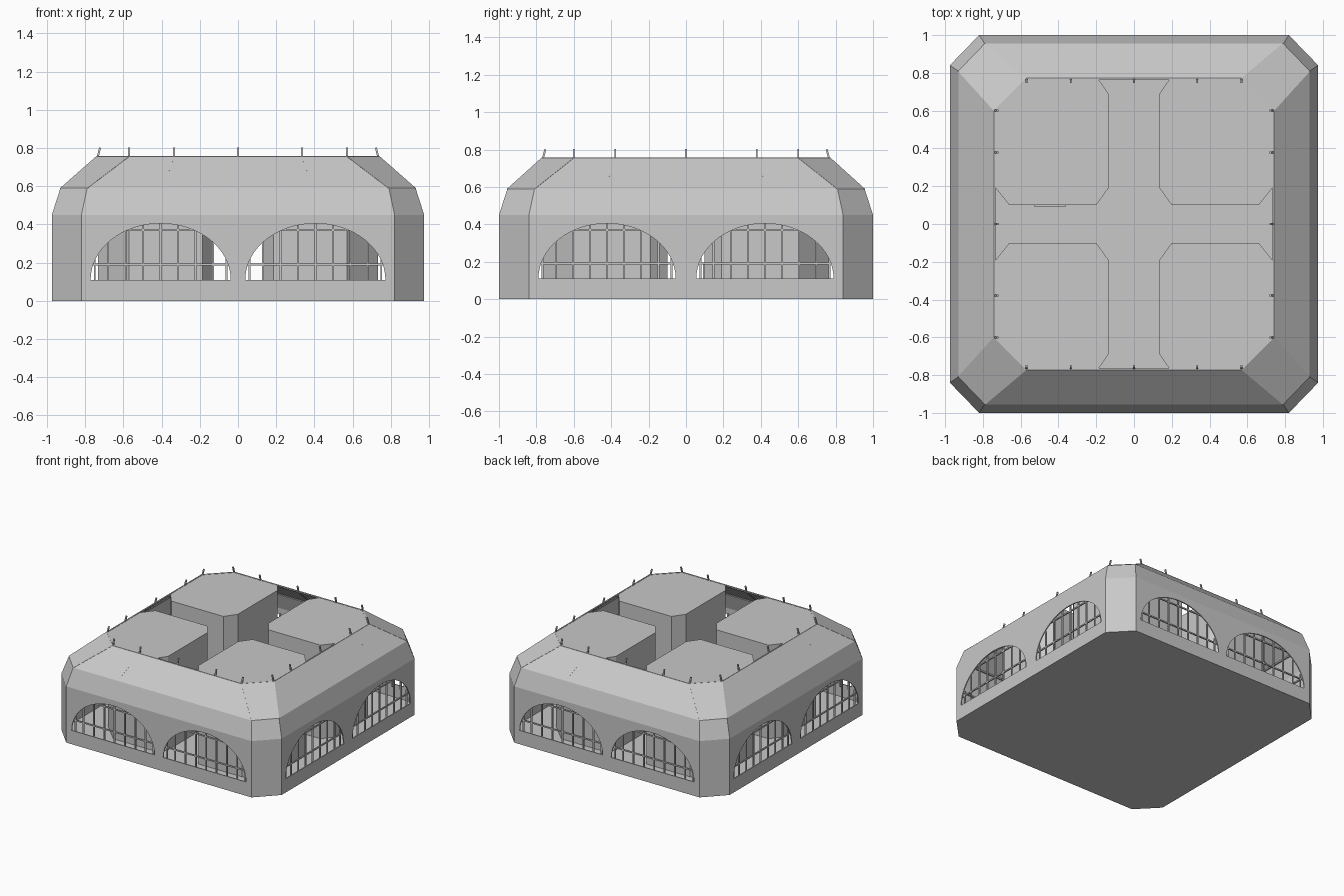
import bpy, bmesh, math
from mathutils import Vector, Matrix

cube = bpy.data.objects.get("Cube")
if cube:
    bpy.data.objects.remove(cube, do_unlink=True)

grey = bpy.data.materials.new("light_grey")
grey.use_nodes = True
grey.diffuse_color = (0.58, 0.58, 0.58, 1)
grey.node_tree.nodes["Principled BSDF"].inputs["Base Color"].default_value = (0.58, 0.58, 0.58, 1)
SIGNS = (-1, 1)


def make(name, bm):
    mesh = bpy.data.meshes.new(name)
    bm.to_mesh(mesh)
    bm.free()
    mesh.materials.append(grey)
    ob = bpy.data.objects.new(name, mesh)
    bpy.context.collection.objects.link(ob)
    return ob


def box(bm, centre, size):
    m = Matrix.Translation(centre) @ Matrix.Diagonal((*size, 1))
    bmesh.ops.create_cube(bm, size=1, matrix=m)


def beam(bm, a, b, w):
    a, b = Vector(a), Vector(b)
    d = b - a
    m = (Matrix.Translation((a + b) / 2) @ d.to_track_quat('Z', 'Y').to_matrix().to_4x4()
         @ Matrix.Diagonal((w, w, d.length, 1)))
    bmesh.ops.create_cube(bm, size=1, matrix=m)


def prism(bm, points, offset):
    face = bm.faces.new([bm.verts.new(p) for p in points])
    out = bmesh.ops.extrude_face_region(bm, geom=[face])
    moved = [v for v in out["geom"] if isinstance(v, bmesh.types.BMVert)]
    bmesh.ops.translate(bm, verts=moved, vec=offset)
    bmesh.ops.recalc_face_normals(bm, faces=bm.faces[:])


def octagon(hx, hy, cx, cy, z):
    quarter = [(hx, cy), (cx, hy)]
    pts = quarter + [(-x, y) for x, y in quarter[::-1]]
    pts += [(-x, -y) for x, y in pts]
    return [Vector((x, y, z)) for x, y in pts]


# Shell: octagonal walls, knee band and sloped roof with an open top
WALL = (0.975, 1.0, 0.82, 0.84)
KNEE = (0.93, 0.955, 0.79, 0.81)
RIM = (0.74, 0.77, 0.57, 0.6)
bm = bmesh.new()
rings = [[bm.verts.new(p) for p in octagon(*r, z)]
         for r, z in ((WALL, 0), (WALL, 0.45), (KNEE, 0.59), (RIM, 0.757))]
bm.faces.new(rings[0][::-1])
for low, high in zip(rings, rings[1:]):
    for i in range(8):
        j = (i + 1) % 8
        bm.faces.new((low[i], low[j], high[j], high[i]))
shell = make("outer_shell", bm)
solid = shell.modifiers.new("thickness", 'SOLIDIFY')
solid.thickness = 0.01
solid.offset = -1

# Arched window openings, two on each side
SILL, ARCH, HALF, STEPS = 0.11, 0.295, 0.367, 32
bm = bmesh.new()
for s in SIGNS:
    for c in SIGNS:
        arc = [(HALF * math.cos(math.pi * i / STEPS), SILL + ARCH * math.sin(math.pi * i / STEPS))
               for i in range(STEPS + 1)]
        prism(bm, [(c * 0.405 + u, s * 0.9, z) for u, z in arc], (0, s * 0.2, 0))
        prism(bm, [(s * 0.88, c * 0.422 + u, z) for u, z in arc], (s * 0.2, 0, 0))
cutter = make("window_cutter", bm)
cutter.hide_render = True
cut = shell.modifiers.new("windows", 'BOOLEAN')
cut.operation = 'DIFFERENCE'
cut.solver = 'EXACT'
cut.object = cutter
bpy.context.view_layer.objects.active = shell
shell.select_set(True)
for name in ("thickness", "windows"):
    bpy.ops.object.modifier_apply(modifier=name)
bpy.data.objects.remove(cutter, do_unlink=True)

# Window bars just behind the walls
bm = bmesh.new()
T = 0.01
for s in SIGNS:
    for z in (0.19, 0.37):
        box(bm, (0, s * 0.981, z), (1.64, T, T))
        box(bm, (s * 0.956, 0, z), (T, 1.68, T))
    for c in SIGNS:
        for k in range(-4, 5):
            u = max(-0.345, min(0.345, k * 0.0915))
            top = SILL + ARCH * math.sqrt(1 - (u / HALF) ** 2) + 0.015
            size, mid = top - 0.09, (top + 0.09) / 2
            box(bm, (c * 0.405 + u, s * 0.981, mid), (T, T, size))
            box(bm, (s * 0.956, c * 0.422 + u, mid), (T, T, size))
make("window_bars", bm)

# Roof ribs ending in short posts above the rim
bm = bmesh.new()


def rib(top, knee, lean):
    sink = Vector((0, 0, -0.005)) + Vector(lean) * 0.005
    top, knee = Vector(top) + sink, Vector(knee) + sink
    beam(bm, knee, top, 0.012)
    beam(bm, top, top + Vector(lean) * 0.013 + Vector((0, 0, 0.05)), 0.01)


for s in SIGNS:
    for x, kx in ((0, 0), (0.335, 0.4), (0.57, 0.79)):
        for m in (SIGNS if x else (1,)):
            rib((m * x, s * 0.77, 0.757), (m * kx, s * 0.955, 0.59), (0, -s, 0))
    for y, ky in ((0, 0), (0.378, 0.44), (0.6, 0.81)):
        for m in (SIGNS if y else (1,)):
            rib((s * 0.74, m * y, 0.757), (s * 0.93, m * ky, 0.59), (-s, 0, 0))
make("roof_ribs", bm)

# Rails around the rim and behind the knee
bm = bmesh.new()
for ring in (octagon(0.737, 0.767, 0.569, 0.599, 0.752), octagon(0.918, 0.943, 0.785, 0.805, 0.585)):
    for a, b in zip(ring, ring[1:] + ring[:1]):
        beam(bm, a, b, 0.01)
make("roof_rails", bm)

# Four inner blocks with cut corners
PLAN = [(0.2, 0.1), (0.66, 0.1), (0.732, 0.19), (0.732, 0.6), (0.57, 0.762),
        (0.185, 0.762), (0.135, 0.69), (0.135, 0.19)]
for sx, side in ((-1, "right"), (1, "left")):
    for sy, end in ((-1, "front"), (1, "back")):
        bm = bmesh.new()
        prism(bm, [(sx * x, sy * y, 0.005) for x, y in PLAN], (0, 0, 0.75))
        make(f"{end}_{side}_block", bm)

# Door plate on one block
bm = bmesh.new()
box(bm, (-0.445, 0.096, 0.1), (0.17, 0.009, 0.18))
make("door_plate", bm)
